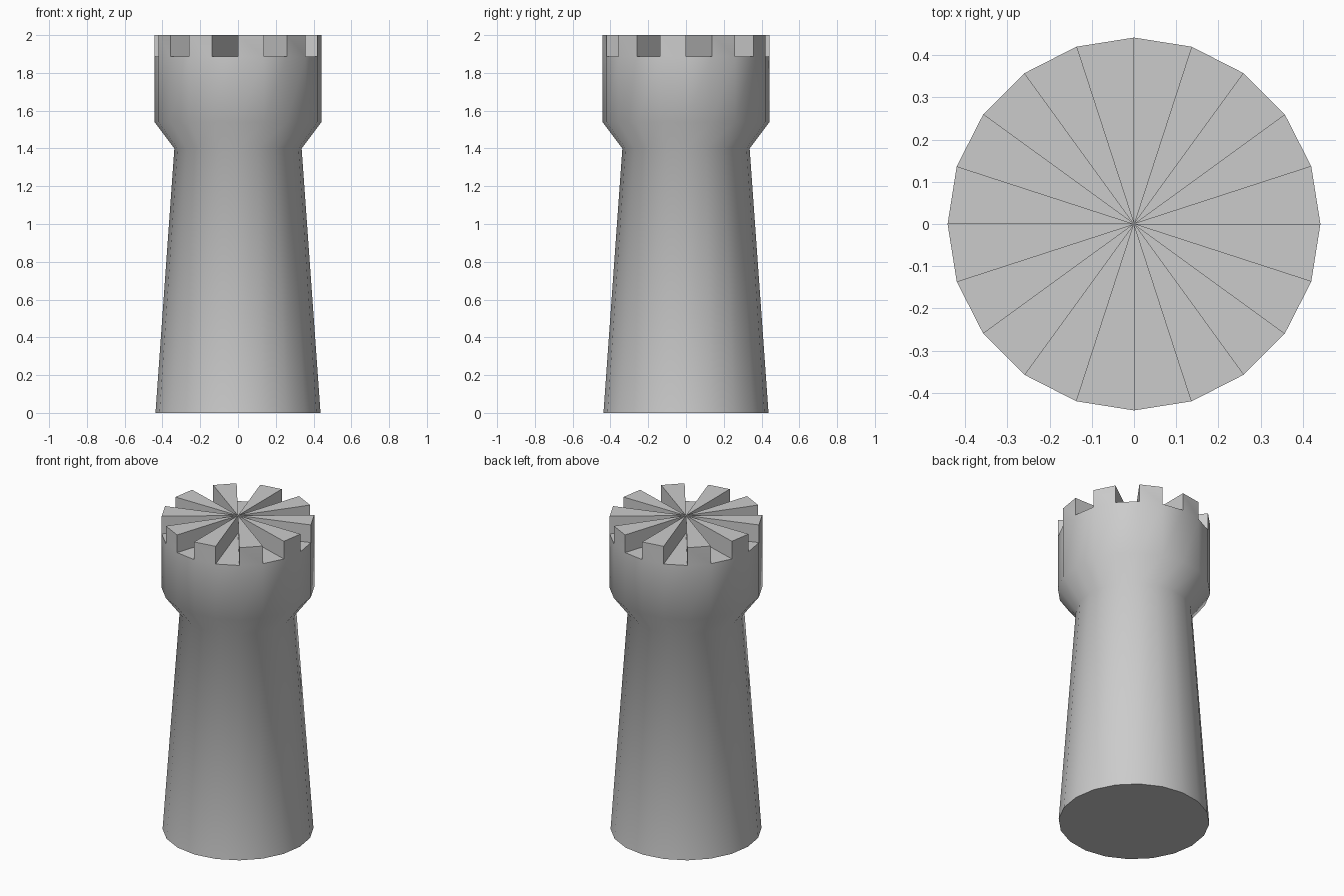
import bpy, bmesh, math

if "Cube" in bpy.data.objects:
    bpy.data.objects.remove(bpy.data.objects["Cube"])

SIDES = 20
PROFILE = [(0.437, 0.0), (0.337, 1.4), (0.442, 1.54), (0.442, 1.887)]  # radius, height
TOP = 2.0

bm = bmesh.new()

# Turned tower wall: tapered shaft, flared shoulder, straight head
rings = []
for r, z in PROFILE:
    rings.append([bm.verts.new((r * math.cos(2 * math.pi * k / SIDES),
                                r * math.sin(2 * math.pi * k / SIDES), z))
                  for k in range(SIDES)])
for low, high in zip(rings, rings[1:]):
    for k in range(SIDES):
        n = (k + 1) % SIDES
        bm.faces.new((low[k], low[n], high[n], high[k]))
bm.faces.new(rings[0][::-1])

# Fan floor of the head, one wedge per side
centre = bm.verts.new((0, 0, PROFILE[-1][1]))
wedges = [bm.faces.new((rings[-1][k], rings[-1][(k + 1) % SIDES], centre))
          for k in range(SIDES)]

# Battlements: every second wedge raised to the full height
raised = bmesh.ops.extrude_discrete_faces(bm, faces=wedges[1::2])["faces"]
for face in raised:
    for v in face.verts:
        v.co.z = TOP

mesh = bpy.data.meshes.new("castle_tower")
bm.to_mesh(mesh)
bm.free()
tower = bpy.data.objects.new("castle_tower", mesh)
bpy.context.collection.objects.link(tower)

# Smooth round wall, crisp battlement edges
bpy.context.view_layer.objects.active = tower
tower.select_set(True)
bpy.ops.object.shade_smooth_by_angle(angle=math.radians(50))
